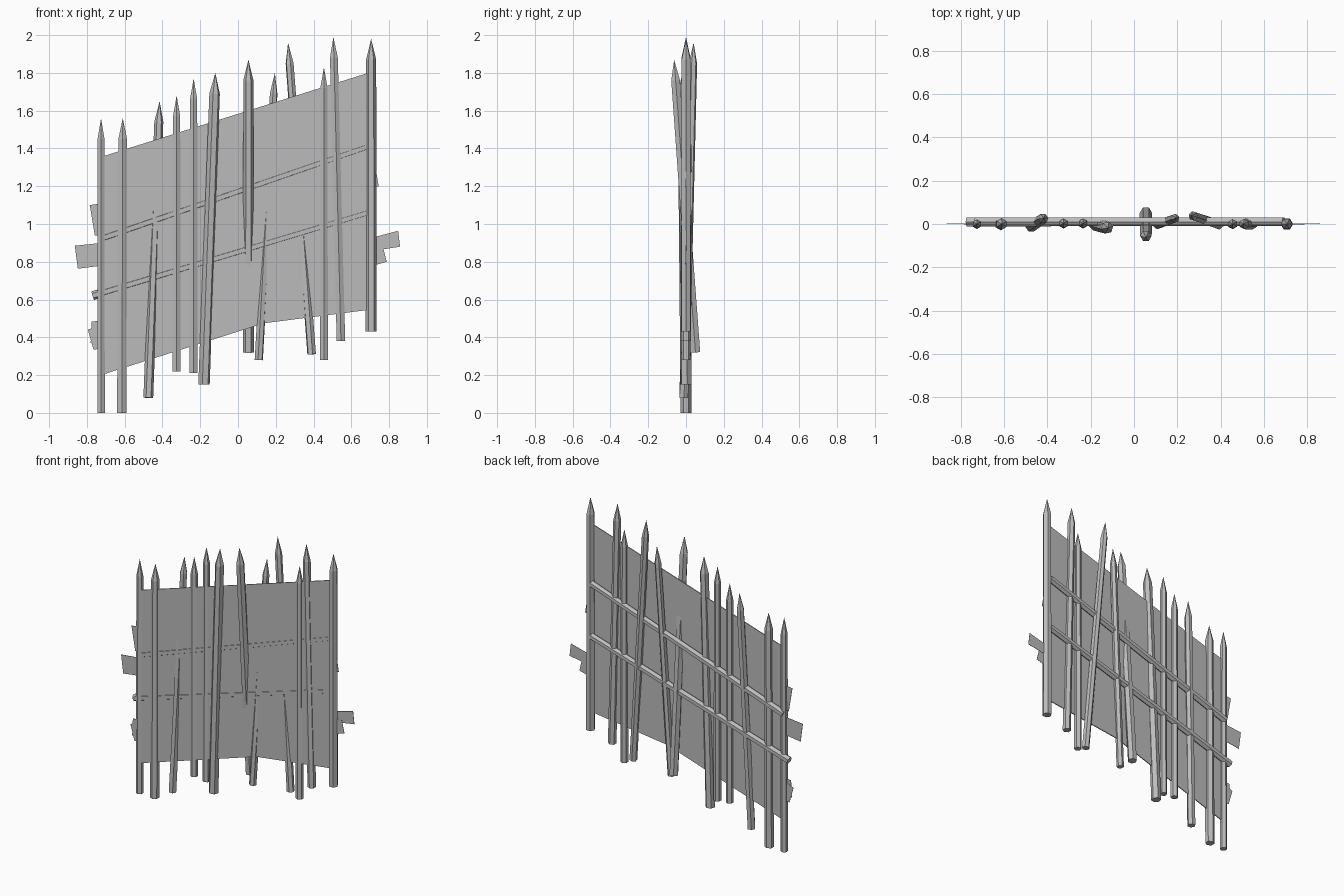
import bpy
import bmesh
from math import pi
from mathutils import Vector, Matrix

cube = bpy.data.objects.get("Cube")
if cube:
    bpy.data.objects.remove(cube)


def make_material(name, value):
    mat = bpy.data.materials.new(name)
    mat.use_nodes = True
    colour = (value, value, value, 1)
    mat.diffuse_color = colour
    mat.node_tree.nodes["Principled BSDF"].inputs["Base Color"].default_value = colour
    return mat


GREY = make_material("weathered grey", 0.5)


def finish(bm, name):
    bmesh.ops.recalc_face_normals(bm, faces=bm.faces)
    mesh = bpy.data.meshes.new(name)
    bm.to_mesh(mesh)
    bm.free()
    mesh.materials.append(GREY)
    obj = bpy.data.objects.new(name, mesh)
    bpy.context.collection.objects.link(obj)
    return obj


def pole(name, start, end, radius, spin=0, tip=0):
    """Six-sided pole between two points, with an optional sharpened end."""
    start, end = Vector(start), Vector(end)
    axis = end - start
    shaft = axis.length - tip
    turn = axis.to_track_quat('Z', 'Y').to_matrix().to_4x4()
    place = Matrix.Translation(start) @ turn @ Matrix.Rotation(spin, 4, 'Z')
    bm = bmesh.new()
    bmesh.ops.create_cone(bm, cap_ends=True, segments=6, radius1=radius,
                          radius2=radius * 0.92, depth=shaft,
                          matrix=place @ Matrix.Translation((0, 0, shaft / 2)))
    if tip:
        cap = max(bm.faces, key=lambda f: f.calc_center_median().z)
        top = bmesh.ops.poke(bm, faces=[cap])["verts"][0]
        top.co = end
    return finish(bm, name)


def sheet(name, outline, y, thickness):
    """Thin upright panel from an outline in x and z."""
    bm = bmesh.new()
    face = bm.faces.new([bm.verts.new((x, y, z)) for x, z in outline])
    extruded = bmesh.ops.extrude_face_region(bm, geom=[face])["geom"]
    verts = [v for v in extruded if isinstance(v, bmesh.types.BMVert)]
    bmesh.ops.translate(bm, verts=verts, vec=(0, thickness, 0))
    return finish(bm, name)


# Sharpened stakes: bottom x, y, z, then top x, y, z, then radius
stakes = [
    ((-0.725, 0, 0), (-0.725, 0, 1.56), 0.023),
    ((-0.615, 0, 0), (-0.61, 0, 1.56), 0.029),
    ((-0.475, -0.012, 0.08), (-0.415, 0.028, 1.65), 0.026),
    ((-0.325, 0.003, 0.22), (-0.325, 0.003, 1.68), 0.024),
    ((-0.235, 0.003, 0.21), (-0.235, 0.003, 1.77), 0.024),
    ((-0.18, 0, 0.15), (-0.12, -0.018, 1.8), 0.031),
    ((0.055, 0.05, 0.32), (0.055, -0.063, 1.87), 0.029),
    ((0.11, -0.002, 0.28), (0.195, 0.028, 1.8), 0.023),
    ((0.39, -0.002, 0.31), (0.265, 0.04, 1.96), 0.024),
    ((0.455, 0, 0.28), (0.455, 0, 1.83), 0.024),
    ((0.545, 0, 0.38), (0.505, 0, 1.99), 0.026),
    ((0.705, 0, 0.43), (0.705, 0, 1.98), 0.029),
]
for i, (low, high, radius) in enumerate(stakes):
    spin = pi / 6 if radius > 0.025 else 0
    pole(f"stake_{i + 1}", low, high, radius, spin, tip=0.11)

# Two slanting cross rails
pole("upper_rail", (-0.73, 0.01, 0.92), (0.69, 0.01, 1.41), 0.024)
pole("lower_rail", (-0.77, 0.01, 0.62), (0.69, 0.01, 1.06), 0.024)

# Stretched hide panel
sheet("panel", [(-0.71, 0.205), (0.14, 0.475), (0.69, 0.545),
                (0.69, 1.8), (-0.71, 1.36)], -0.008, 0.006)

# Loose flaps sticking out past the end stakes
flaps = {
    "left_upper_flap": [(-0.785, 1.1), (-0.72, 1.11), (-0.72, 0.94), (-0.758, 0.94)],
    "left_middle_flap": [(-0.864, 0.885), (-0.72, 0.9), (-0.72, 0.78), (-0.848, 0.763)],
    "left_lower_flap": [(-0.775, 0.483), (-0.72, 0.49), (-0.72, 0.37), (-0.78, 0.37)],
    "left_bottom_flap": [(-0.795, 0.44), (-0.72, 0.47), (-0.72, 0.34), (-0.765, 0.335)],
    "right_upper_flap": [(0.7, 1.32), (0.725, 1.32), (0.745, 1.2), (0.7, 1.19)],
    "right_middle_flap": [(0.7, 0.925), (0.848, 0.964), (0.858, 0.88), (0.7, 0.855)],
    "right_lower_flap": [(0.7, 0.88), (0.765, 0.89), (0.787, 0.8), (0.7, 0.775)],
}
for i, (name, outline) in enumerate(flaps.items()):
    sheet(name, outline, -0.002 + 0.003 * (i % 2), 0.002)
